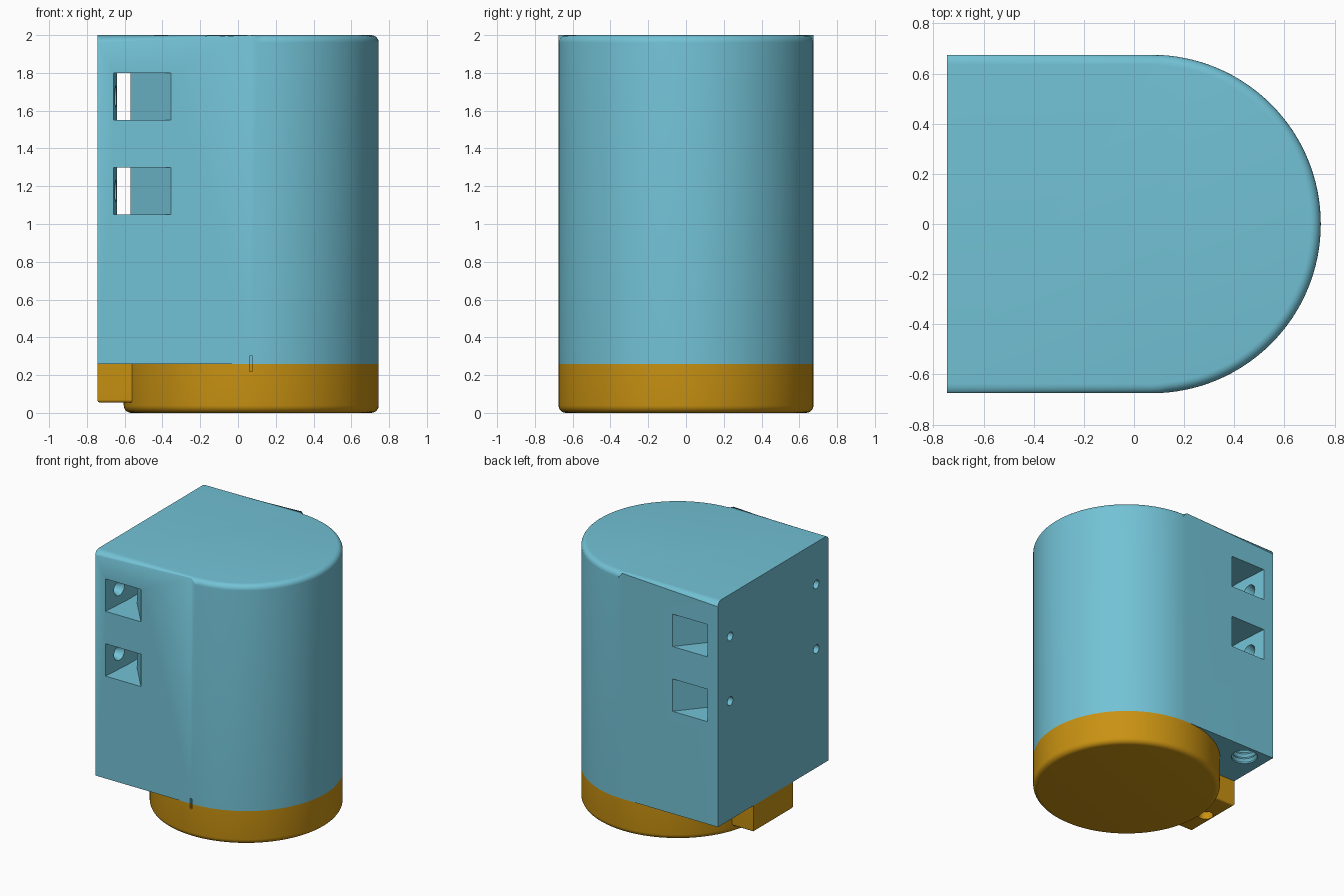
import bpy, bmesh, math
from mathutils import Matrix

cube = bpy.data.objects.get("Cube")
if cube:
    bpy.data.objects.remove(cube, do_unlink=True)

FLAT_X, CX, R = -0.745, 0.07, 0.675     # flat side, round centre, round radius
SEAM, TOP = 0.26, 2.0
ROUND = 0.04


def material(name, rgb):
    m = bpy.data.materials.new(name)
    m.use_nodes = True
    m.diffuse_color = (*rgb, 1)
    m.node_tree.nodes["Principled BSDF"].inputs["Base Color"].default_value = (*rgb, 1)
    return m


blue = material("light blue", (0.17, 0.54, 0.67))
amber = material("amber", (0.58, 0.285, 0.006))


def finish(bm, name, mat):
    bmesh.ops.recalc_face_normals(bm, faces=bm.faces)
    mesh = bpy.data.meshes.new(name)
    bm.to_mesh(mesh)
    bm.free()
    mesh.materials.append(mat)
    ob = bpy.data.objects.new(name, mesh)
    bpy.context.collection.objects.link(ob)
    return ob


def prism(name, outline, z0, z1, mat, bevel=0, rule=None):
    """Extrude an xy outline; round the edges picked by the rule."""
    bm = bmesh.new()
    face = bm.faces.new([bm.verts.new((x, y, z0)) for x, y in outline])
    ext = bmesh.ops.extrude_face_region(bm, geom=[face])
    for v in ext["geom"]:
        if isinstance(v, bmesh.types.BMVert):
            v.co.z = z1
    if rule:
        edges = [e for e in bm.edges if rule(*[v.co for v in e.verts])]
        bmesh.ops.bevel(bm, geom=edges, offset=bevel, segments=6,
                        profile=0.5, affect='EDGES', clamp_overlap=False)
    return finish(bm, name, mat)


def lathe(name, profile, matrix, mat, steps=32):
    """Closed solid of revolution from (radius, height) points."""
    bm = bmesh.new()
    rings = []
    for r, h in profile:
        rings.append([bm.verts.new((r * math.cos(a), r * math.sin(a), h))
                      for a in (math.tau * i / steps for i in range(steps))])
    for a, b in zip(rings, rings[1:]):
        for i in range(steps):
            j = (i + 1) % steps
            bm.faces.new((a[i], a[j], b[j], b[i]))
    bm.faces.new(rings[0])
    bm.faces.new(rings[-1])
    bm.transform(matrix)
    return finish(bm, name, mat)


def box(name, x, y, z, mat):
    return prism(name, [(x[0], y[0]), (x[1], y[0]), (x[1], y[1]), (x[0], y[1])],
                 *z, mat)


def cut(ob, cutter):
    cutter.hide_render = True
    mod = ob.modifiers.new("cut", 'BOOLEAN')
    mod.operation, mod.solver, mod.object = 'DIFFERENCE', 'EXACT', cutter
    bpy.context.view_layer.objects.active = ob
    bpy.ops.object.modifier_apply(modifier=mod.name)
    bpy.data.objects.remove(cutter, do_unlink=True)


def arc(start, end, n):
    return [(CX + R * math.cos(a), R * math.sin(a))
            for a in (start + (end - start) * i / n for i in range(n + 1))]


# Housing: D-shaped block, top rounded everywhere but along the flat side
outline = [(FLAT_X, -R)] + arc(-math.pi / 2, math.pi / 2, 64) + [(FLAT_X, R)]
housing = prism(
    "housing", outline, SEAM, TOP, blue, ROUND,
    lambda a, b: min(a.z, b.z) > TOP - 0.001 and max(a.x, b.x) > FLAT_X + 0.001)

# Strap slots running through the housing, flared at both ends
half = [(-0.66, -0.70), (-0.335, -0.70), (-0.57, -0.42)]
slot = half + [(x, -y) for x, y in reversed(half)] + [(-0.64, 0.42), (-0.64, -0.42)]
for z in (1.05, 1.55):
    cut(housing, prism("slot_cutter", slot, z, z + 0.25, blue))
    # Countersunk screw holes from the flat side into the slots
    for y in (-0.525, 0.525):
        place = Matrix.Translation((FLAT_X, y, z + 0.125)) @ Matrix.Rotation(math.pi / 2, 4, 'Y')
        cut(housing, lathe("screw_cutter", [(0.033, -0.02), (0.033, 0.04), (0.065, 0.115)],
                           place, blue, 24))

# Threaded cable holes in the underside
thread = [(0.095, -0.02)]
for i in range(6):
    thread += [(0.095, 0.01 + i * 0.04), (0.08, 0.03 + i * 0.04)]
for y in (-0.555, 0.555):
    cut(housing, lathe("thread_cutter", thread,
                       Matrix.Translation((-0.575, y, SEAM)), blue))

# Round end cap with a softened lower rim
cap = prism("end_cap", arc(0, math.tau, 128)[:-1], 0, SEAM, amber, ROUND,
            lambda a, b: max(a.z, b.z) < 0.001)

# Alignment notch across the seam
for ob, mat in ((housing, blue), (cap, amber)):
    cut(ob, box("notch_cutter", (0.062, 0.078), (-0.70, -0.655), (0.22, 0.30), mat))

# Fixing tab beside the cap
tab = prism("fixing_tab", [(FLAT_X, -0.24), (-0.5, -0.24), (-0.5, 0.24), (FLAT_X, 0.24)],
            0.055, SEAM, amber, 0.015, lambda a, b: max(a.z, b.z) < 0.056)
cut(tab, lathe("tab_hole_cutter", [(0.055, -0.02), (0.055, 0.06), (0.035, 0.08), (0.035, 0.19)],
               Matrix.Translation((-0.675, 0, 0.055)), amber))

# Smooth curves, crisp corners
bpy.ops.object.select_all(action='DESELECT')
for ob in (housing, cap, tab):
    ob.select_set(True)
bpy.context.view_layer.objects.active = housing
bpy.ops.object.shade_smooth_by_angle(angle=math.radians(30))
